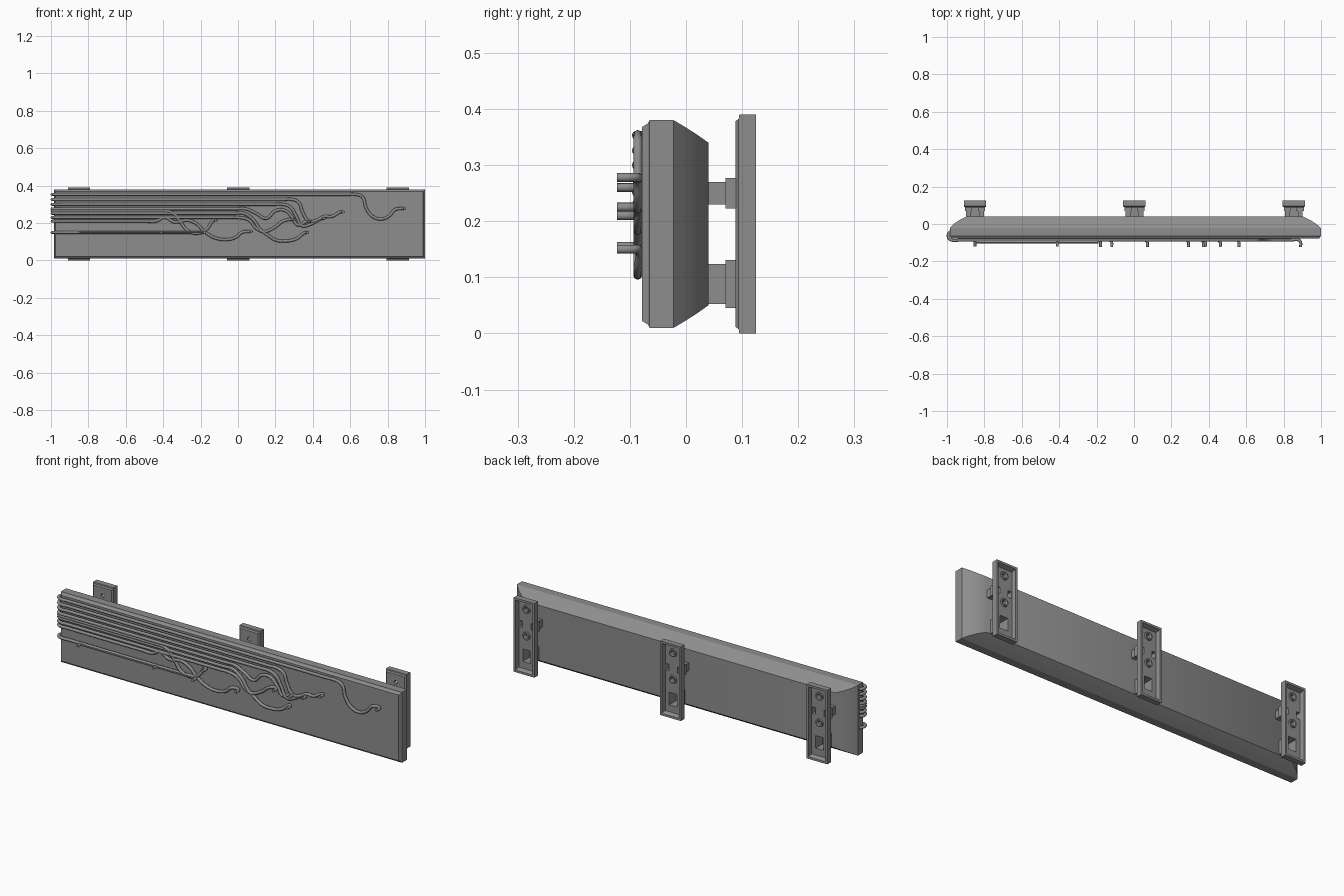
import bpy, bmesh
from math import cos, sin, pi, radians

if "Cube" in bpy.data.objects:
    bpy.data.objects.remove(bpy.data.objects["Cube"])

grey = bpy.data.materials.new("mid grey")
grey.use_nodes = True
color = (0.27, 0.27, 0.27, 1)
grey.diffuse_color = color
grey.node_tree.nodes["Principled BSDF"].inputs["Base Color"].default_value = color

SPACING = 0.8525


def rect(y, x0, x1, z0, z1):
    return [(x0, y, z0), (x1, y, z0), (x1, y, z1), (x0, y, z1)]


def box_ring(y, x, z, hw, hh):
    return rect(y, x - hw, x + hw, z - hh, z + hh)


def circle(y, z, r, n=20):
    return [(r * cos(2 * pi * i / n), y, z + r * sin(2 * pi * i / n)) for i in range(n)]


def make(name, lofts, x=0.0):
    """Skin each list of closed rings into a capped solid, all in one object."""
    bm = bmesh.new()
    for rings in lofts:
        loops = [[bm.verts.new(p) for p in ring] for ring in rings]
        for a, b in zip(loops, loops[1:]):
            for i in range(len(a)):
                j = (i + 1) % len(a)
                bm.faces.new((a[i], a[j], b[j], b[i]))
        bm.faces.new(loops[0][::-1])
        bm.faces.new(loops[-1])
    bmesh.ops.recalc_face_normals(bm, faces=bm.faces)
    mesh = bpy.data.meshes.new(name)
    bm.to_mesh(mesh)
    bm.free()
    mesh.materials.append(grey)
    ob = bpy.data.objects.new(name, mesh)
    ob.location.x = x
    bpy.context.collection.objects.link(ob)
    return ob


def smooth(ob):
    bpy.ops.object.select_all(action='DESELECT')
    ob.select_set(True)
    bpy.context.view_layer.objects.active = ob
    bpy.ops.object.shade_smooth_by_angle(angle=radians(30))


def repeat(ob):
    arr = ob.modifiers.new("three", 'ARRAY')
    arr.count = 3
    arr.use_relative_offset = False
    arr.use_constant_offset = True
    arr.constant_offset_displace = (SPACING, 0, 0)


# Main panel with stepped front edge and tapered back
panel = make("panel", [[
    rect(-0.078, -0.976, 0.990, 0.022, 0.368),
    rect(-0.068, -0.980, 0.995, 0.016, 0.374),
    rect(-0.065, -0.985, 1.000, 0.010, 0.380),
    rect(-0.022, -0.985, 1.000, 0.010, 0.380),
    rect(0.000, -0.965, 0.975, 0.023, 0.367),
    rect(0.020, -0.935, 0.945, 0.036, 0.354),
    rect(0.040, -0.895, 0.905, 0.050, 0.340)]])
smooth(panel)

# Wall brackets: open-backed trays with holes for screws and legs
LEFT = -0.85
SCREWS = (0.335, 0.195)
LEGS = [(-0.034, 0.25, 0.013, 0.02), (0.034, 0.25, 0.013, 0.02), (0, 0.088, 0.026, 0.036)]
bracket = make("wall_bracket", [[
    box_ring(0.088, 0, 0.195, 0.052, 0.183),
    box_ring(0.094, 0, 0.195, 0.060, 0.188),
    box_ring(0.095, 0, 0.195, 0.060, 0.195),
    box_ring(0.125, 0, 0.195, 0.060, 0.195),
    box_ring(0.125, 0, 0.195, 0.050, 0.184),
    box_ring(0.103, 0, 0.195, 0.046, 0.176)]], LEFT)
cuts = [[circle(0.07, z, 0.010), circle(0.14, z, 0.010)] for z in SCREWS]
cuts += [[box_ring(y, x, z, w - 0.003, h - 0.003) for y in (0.07, 0.14)] for x, z, w, h in LEGS]
cutter = make("bracket_hole_cutter", cuts, LEFT)
cutter.hide_render = True
cutter.hide_viewport = True
cutter.display_type = 'WIRE'
cut = bracket.modifiers.new("holes", 'BOOLEAN')
cut.operation = 'DIFFERENCE'
cut.solver = 'EXACT'
cut.object = cutter
repeat(bracket)

# Hollow stepped legs between brackets and panel
legs = make("bracket_legs", [[
    box_ring(0.039, x, z, w, h),
    box_ring(0.070, x, z, w, h),
    box_ring(0.070, x, z, w + 0.006, h + 0.007),
    box_ring(0.089, x, z, w + 0.006, h + 0.007),
    box_ring(0.089, x, z, w - 0.003, h - 0.003),
    box_ring(0.045, x, z, w - 0.003, h - 0.003)] for x, z, w, h in LEGS], LEFT)
repeat(legs)


# Raised collars around the screw holes
def collar(z):
    return [circle(y, z, r) for y, r in
            ((0.101, 0.022), (0.110, 0.020), (0.110, 0.014), (0.104, 0.010), (0.101, 0.010))]


collars = make("screw_collars", [collar(z) for z in SCREWS], LEFT)
bm = bmesh.new()
bm.from_mesh(collars.data)
bmesh.ops.delete(bm, geom=[f for f in bm.faces if len(f.verts) > 4], context='FACES_ONLY')
bm.to_mesh(collars.data)
bm.free()
smooth(collars)
repeat(collars)

# Wires: (x, z) bends after the straight run from the left end
WIRES = [
    [(.63, .353), (.665, .34), (.685, .28), (.72, .235), (.77, .222), (.81, .24), (.84, .272), (.88, .278)],
    [(.29, .326), (.325, .31), (.345, .26), (.38, .21), (.42, .215), (.46, .235), (.50, .235), (.55, .26)],
    [(.24, .30), (.28, .285), (.31, .24), (.345, .185), (.39, .195), (.45, .225)],
    [(.04, .276), (.10, .25), (.15, .225), (.20, .265), (.25, .268), (.29, .23), (.32, .19), (.37, .21)],
    [(.03, .252), (.08, .22), (.12, .165), (.16, .135), (.20, .11), (.25, .104), (.31, .115), (.36, .15)],
    [(.0, .23), (.06, .215), (.10, .17), (.14, .155), (.20, .18), (.24, .21), (.28, .22)],
    [(-.43, .264), (-.35, .255), (-.31, .21), (-.27, .16), (-.22, .145), (-.17, .165), (-.13, .215)],
    [(-.44, .21), (-.39, .23), (-.34, .205), (-.27, .215), (-.22, .195), (-.18, .155), (-.12, .12),
     (-.06, .112), (-.01, .125), (.02, .15), (.06, .155)],
    [(-.3, .15), (-.25, .15), (-.19, .15)],
]
FRONT = -0.086


def tube(name, paths, radius):
    curve = bpy.data.curves.new(name, 'CURVE')
    curve.dimensions = '3D'
    curve.bevel_depth = radius
    curve.bevel_resolution = 2
    curve.resolution_u = 6
    curve.use_fill_caps = True
    for pts in paths:
        spline = curve.splines.new('BEZIER')
        spline.bezier_points.add(len(pts) - 1)
        for bp, p in zip(spline.bezier_points, pts):
            bp.co = p
            bp.handle_left_type = bp.handle_right_type = 'AUTO'
    curve.materials.append(grey)
    ob = bpy.data.objects.new(name, curve)
    bpy.context.collection.objects.link(ob)
    return ob


paths = []
for bends in WIRES:
    x, z = bends[0]
    # Hook around the panel's end, then run straight to the first bend
    path = [(-.972, -.035, z), (-.991, -.050, z), (-.991, -.074, z), (-.976, FRONT, z),
            (-.93, FRONT, z), (x - .05, FRONT, z)]
    path += [(px, FRONT, pz) for px, pz in bends]
    # Tip turned outward
    ex, ez = bends[-1]
    path += [(ex + .010, FRONT - .010, ez), (ex + .011, FRONT - .037, ez)]
    paths.append(path)
tube("wires", paths, 0.008)

# Raised rod with two outward pins along the lowest wire
tube("raised_rod", [[(-.85, -.10, .15), (-.5, -.10, .15), (-.19, -.10, .15)]], 0.004)
tube("rod_pins", [[(x, -.08, .15), (x, -.12, .15)] for x in (-.85, -.41)], 0.007)
